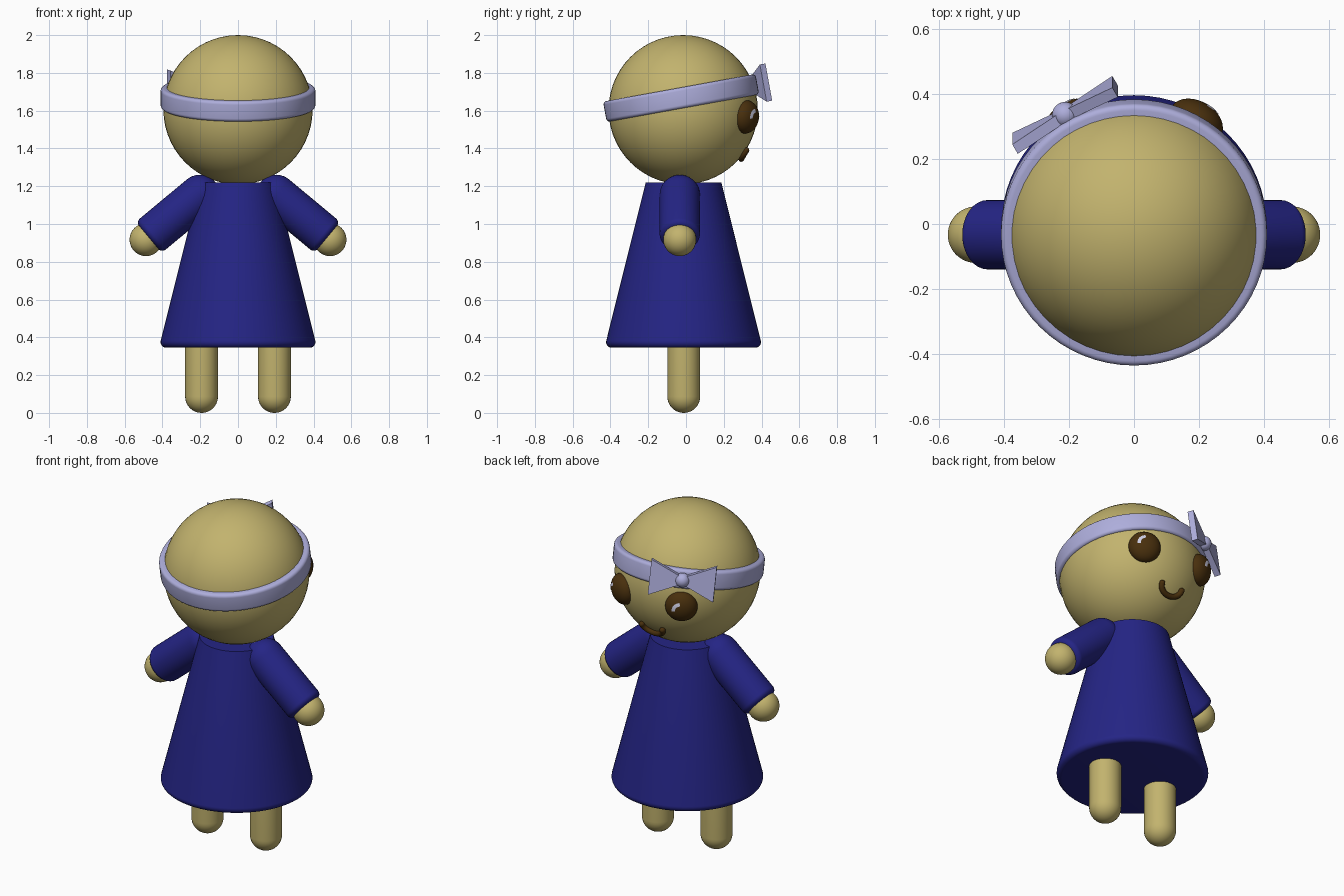
import bpy, bmesh, math
from mathutils import Vector, Matrix

if "Cube" in bpy.data.objects:
    bpy.data.objects.remove(bpy.data.objects["Cube"])

def material(name, rgb):
    m = bpy.data.materials.new(name)
    m.diffuse_color = (*rgb, 1)
    m.use_nodes = True
    m.node_tree.nodes["Principled BSDF"].inputs["Base Color"].default_value = m.diffuse_color
    return m

SKIN = material("tan_skin", (0.54, 0.45, 0.155))
BLUE = material("navy_cloth", (0.018, 0.018, 0.235))
LILAC = material("lilac_ribbon", (0.42, 0.42, 0.71))
BROWN = material("dark_brown", (0.066, 0.029, 0.004))
PALE = material("pale_glint", (0.60, 0.60, 0.76))

HEAD = Vector((0, -0.015, 1.605))
HEAD_R = 0.395

def finish(name, bm, mat, matrix=Matrix(), smooth=True):
    bmesh.ops.remove_doubles(bm, verts=bm.verts, dist=1e-5)
    bmesh.ops.transform(bm, matrix=matrix, verts=bm.verts)
    bmesh.ops.recalc_face_normals(bm, faces=bm.faces)
    me = bpy.data.meshes.new(name)
    bm.to_mesh(me)
    bm.free()
    me.materials.append(mat)
    ob = bpy.data.objects.new(name, me)
    bpy.context.collection.objects.link(ob)
    if smooth:
        bpy.ops.object.select_all(action='DESELECT')
        ob.select_set(True)
        bpy.context.view_layer.objects.active = ob
        bpy.ops.object.shade_smooth_by_angle(angle=math.radians(40))
    return ob

def arc(cr, ch, r, a0, a1, n=8):
    """Profile points (radius, height) on a circular arc, angles in degrees."""
    return [(cr + r * math.cos(math.radians(a0 + (a1 - a0) * i / n)),
             ch + r * math.sin(math.radians(a0 + (a1 - a0) * i / n))) for i in range(n + 1)]

def revolve(name, profile, mat, matrix=Matrix(), segs=48):
    bm = bmesh.new()
    vs = [bm.verts.new((max(r, 0), 0, h)) for r, h in profile]
    es = [bm.edges.new(p) for p in zip(vs, vs[1:])]
    bmesh.ops.spin(bm, geom=vs + es, cent=(0, 0, 0), axis=(0, 0, 1),
                   angle=2 * math.pi, steps=segs, use_merge=True)
    bmesh.ops.remove_doubles(bm, verts=bm.verts, dist=1e-5)
    return finish(name, bm, mat, matrix)

def sphere(name, mat, centre, r):
    bm = bmesh.new()
    bmesh.ops.create_uvsphere(bm, u_segments=48, v_segments=28, radius=r)
    return finish(name, bm, mat, Matrix.Translation(centre))

def frame(origin, x, y, z):
    m = Matrix((x, y, z)).transposed().to_4x4()
    m.translation = origin
    return m

# Head
sphere("head", SKIN, HEAD, HEAD_R)

# Dress: tapered cone with a rounded hem
revolve("dress", [(0, 0.345)] + arc(0.38, 0.375, 0.03, -90, 14) + [(0.2, 1.22), (0, 1.22)],
        BLUE, Matrix.Translation((0, -0.013, 0)), 64)

# Arms and legs on both sides
for s, side in ((-1, "left"), (1, "right")):
    revolve(side + "_leg", arc(0, 0.087, 0.087, -90, 0, 10) + [(0.087, 0.42), (0, 0.42)],
            SKIN, Matrix.Translation((s * 0.193, -0.012, 0)), 32)
    hand = Vector((s * 0.487, -0.033, 0.917))
    sphere(side + "_hand", SKIN, hand, 0.087)
    along = Vector((-s * 0.77, 0, 0.64)).normalized()
    rot = Vector((0, 0, 1)).rotation_difference(along).to_matrix().to_4x4()
    sleeve = ([(0, 0.018)] + arc(0.077, 0.048, 0.03, -90, 0)
              + arc(0, 0.37, 0.107, 0, 90, 10))
    revolve(side + "_sleeve", sleeve, BLUE, Matrix.Translation(hand) @ rot, 36)

# Headband: ring tilted up toward the face
TILT = Matrix.Rotation(math.radians(10.3), 4, 'X')
BAND = Matrix.Translation((0, -0.026, 1.667)) @ TILT
b = 0.018
ring = (arc(0.41 - b, -0.055 + b, b, -90, 0, 5) + arc(0.41 - b, 0.055 - b, b, 0, 90, 5)
        + [(0.372, 0.055), (0.372, -0.055), (0.41 - b, -0.055)])
revolve("headband", ring, LILAC, BAND, 64)

# Bow: two flared wings and a round knot, in the plane of the band
A = math.radians(30)
out = Vector((-math.sin(A), math.cos(A), 0))
across = Vector((math.cos(A), math.sin(A), 0))
bow_frame = BAND @ frame(out * 0.425, across, out, Vector((0, 0, 1)))
for s, side in ((-1, "outer"), (1, "inner")):
    bm = bmesh.new()
    bmesh.ops.create_cube(bm, size=1)
    for v in bm.verts:
        tip = v.co.x * s > 0
        v.co = (s * (0.178 if tip else 0.0), v.co.y * 0.034,
                math.copysign(0.1 if tip else 0.018, v.co.z))
    finish(side + "_bow_wing", bm, LILAC, bow_frame, False)
sphere("bow_knot", LILAC, bow_frame.translation, 0.04)

# Eyes: flattened balls, each with a small curved glint
RX, RY = 0.088, 0.061
for s, side in ((-1, "left"), (1, "right")):
    n = Vector((s * math.sin(A), math.cos(A), -0.1)).normalized()
    t = Vector((n.y, -n.x, 0)).normalized()
    m = frame(HEAD + n * 0.386, t, n, t.cross(n))
    bm = bmesh.new()
    bmesh.ops.create_uvsphere(bm, u_segments=36, v_segments=24, radius=1)
    bmesh.ops.scale(bm, vec=(RX, RY, RX), verts=bm.verts)
    finish(side + "_eye", bm, BROWN, m)
    bm = bmesh.new()
    rows = []
    for i in range(11):
        a = math.radians(-5 + 90 * i / 10)
        row = []
        for j in range(4):
            r = 0.031 + 0.018 * j / 3
            y = RY * math.sqrt(1 - (r / RX) ** 2) + 0.002
            row.append(bm.verts.new((r * math.cos(a), y, r * math.sin(a))))
        rows.append(row)
    for p, q in zip(rows, rows[1:]):
        for j in range(3):
            bm.faces.new((p[j], p[j + 1], q[j + 1], q[j]))
    finish(side + "_eye_glint", bm, PALE, m)

# Smile: round tube following the head, with ball ends
pts = []
for i in range(17):
    a = math.radians(-90 + 180 * i / 16)
    x, z = 0.068 * math.sin(a), 1.39 - 0.045 * math.cos(a)
    y = math.sqrt(0.403 ** 2 - x * x - (z - HEAD.z) ** 2)
    pts.append(Vector((x, HEAD.y + y, z)))
bm = bmesh.new()
rings = []
for i, p in enumerate(pts):
    d = (pts[min(i + 1, 16)] - pts[max(i - 1, 0)]).normalized()
    u = (p - HEAD).normalized()
    w = d.cross(u).normalized()
    u = w.cross(d)
    rings.append([bm.verts.new(p + 0.016 * (u * math.cos(k * math.pi / 6) + w * math.sin(k * math.pi / 6)))
                  for k in range(12)])
for p, q in zip(rings, rings[1:]):
    for k in range(12):
        bm.faces.new((p[k], p[(k + 1) % 12], q[(k + 1) % 12], q[k]))
bm.faces.new(rings[0])
bm.faces.new(rings[-1])
finish("smile", bm, BROWN)
for p, side in ((pts[0], "left"), (pts[-1], "right")):
    sphere(side + "_smile_end", BROWN, p, 0.016)
